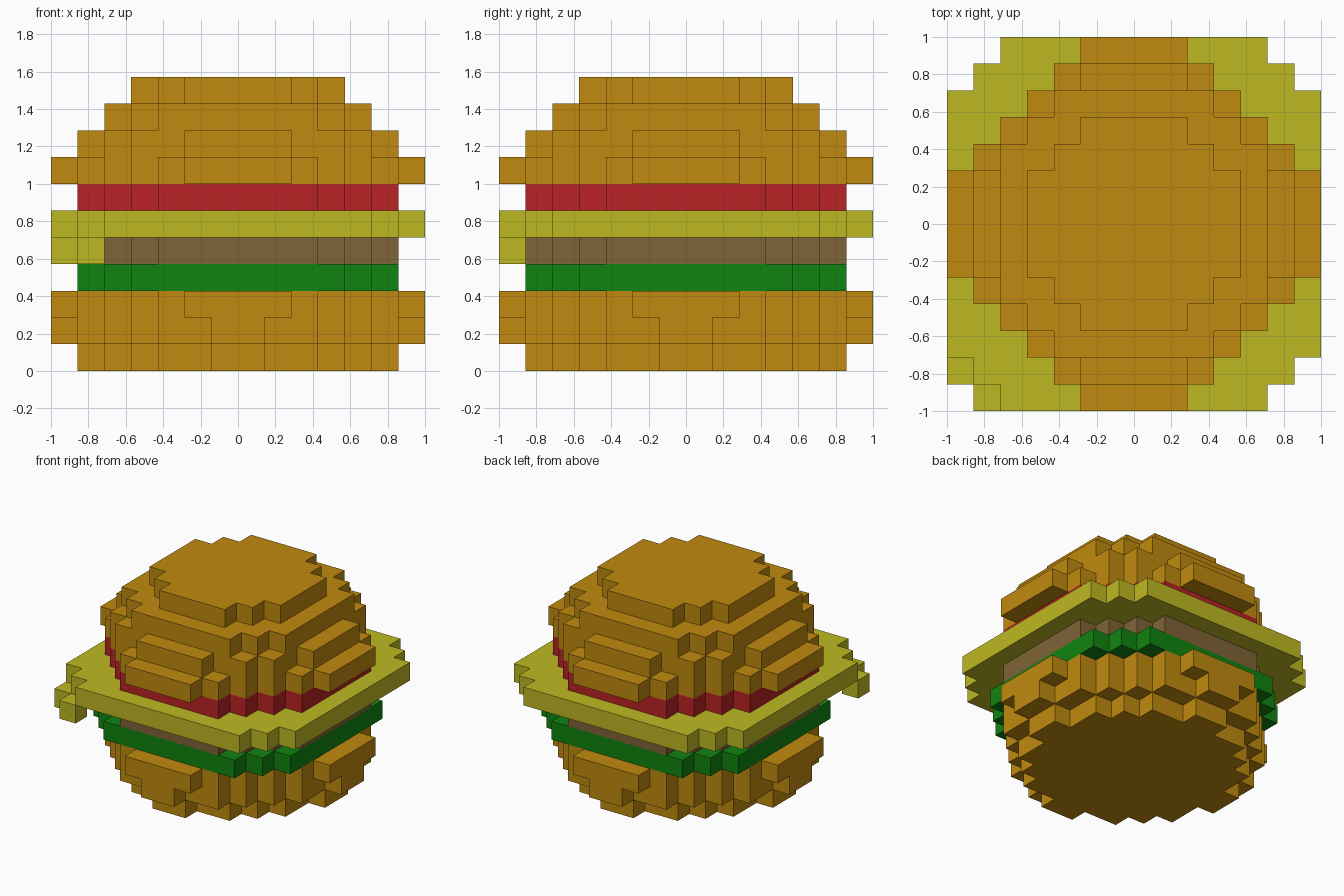
import bpy
import bmesh

cube = bpy.data.objects.get("Cube")
if cube:
    bpy.data.objects.remove(cube, do_unlink=True)

U = 2 / 14  # edge length of one block


def make_material(name, rgb):
    mat = bpy.data.materials.new(name)
    mat.use_nodes = True
    color = (*rgb, 1)
    mat.diffuse_color = color
    bsdf = mat.node_tree.nodes["Principled BSDF"]
    bsdf.inputs["Base Color"].default_value = color
    bsdf.inputs["Roughness"].default_value = 0.9
    return mat


BUN = make_material("toasted bun", (0.527, 0.254, 0.0044))
LETTUCE = make_material("lettuce green", (0.005, 0.231, 0.005))
PATTY = make_material("patty brown", (0.216, 0.127, 0.038))
CHEESE = make_material("cheese yellow", (0.515, 0.485, 0.016))
TOMATO = make_material("tomato red", (0.491, 0.016, 0.017))


def blocky_disc(halves):
    """Stepped outline; halves[i] is the half width of the i-th row from the middle."""
    quarter = []
    for row, half in enumerate(halves):
        quarter += [(half, row), (half, row + 1)]
    # drop points where neighbouring rows are equally wide, and the one on the axis
    quarter = [p for p in quarter[1:] if quarter.count(p) == 1]
    back = quarter[::-1]
    return (quarter + [(-x, y) for x, y in back]
            + [(-x, -y) for x, y in quarter] + [(x, -y) for x, y in back])


def square(x, y):
    return [(x, y), (x + 1, y), (x + 1, y + 1), (x, y + 1)]


def build(name, mat, layers):
    """Each layer is (outline, height index), one block thick."""
    bm = bmesh.new()
    for outline, z in layers:
        base = bm.faces.new([bm.verts.new((x * U, y * U, z * U)) for x, y in outline])
        top = bmesh.ops.extrude_face_region(bm, geom=[base])["geom"]
        bmesh.ops.translate(bm, vec=(0, 0, U),
                            verts=[v for v in top if isinstance(v, bmesh.types.BMVert)])
    bmesh.ops.recalc_face_normals(bm, faces=bm.faces)
    mesh = bpy.data.meshes.new(name)
    bm.to_mesh(mesh)
    bm.free()
    mesh.materials.append(mat)
    obj = bpy.data.objects.new(name, mesh)
    bpy.context.collection.objects.link(obj)
    return obj


# Bottom bun, widening upward
build("bottom_bun", BUN, [
    (blocky_disc([6, 5, 5, 4, 3, 1]), 0),
    (blocky_disc([7, 6, 6, 5, 4, 3, 1]), 1),
    (blocky_disc([7, 7, 6, 5, 4, 3, 2]), 2)])

# Fillings
build("lettuce", LETTUCE, [(blocky_disc([6, 6, 6, 6, 5, 4]), 3)])
build("patty", PATTY, [(blocky_disc([6, 6, 6, 5, 4, 3]), 4)])
build("cheese", CHEESE, [(blocky_disc([7, 7, 7, 7, 7, 6, 5]), 5)])
build("cheese_drip", CHEESE, [(square(-7, -6), 4), (square(-6, -7), 4)])
build("tomato", TOMATO, [(blocky_disc([6, 6, 6, 5, 4, 3]), 6)])

# Domed top bun
build("top_bun", BUN, [
    (blocky_disc([7, 7, 6, 5, 4, 3, 2]), 7),
    (blocky_disc([6, 6, 5, 5, 4, 2]), 8),
    (blocky_disc([5, 5, 5, 4, 3]), 9),
    (blocky_disc([4, 4, 3, 2]), 10)])
